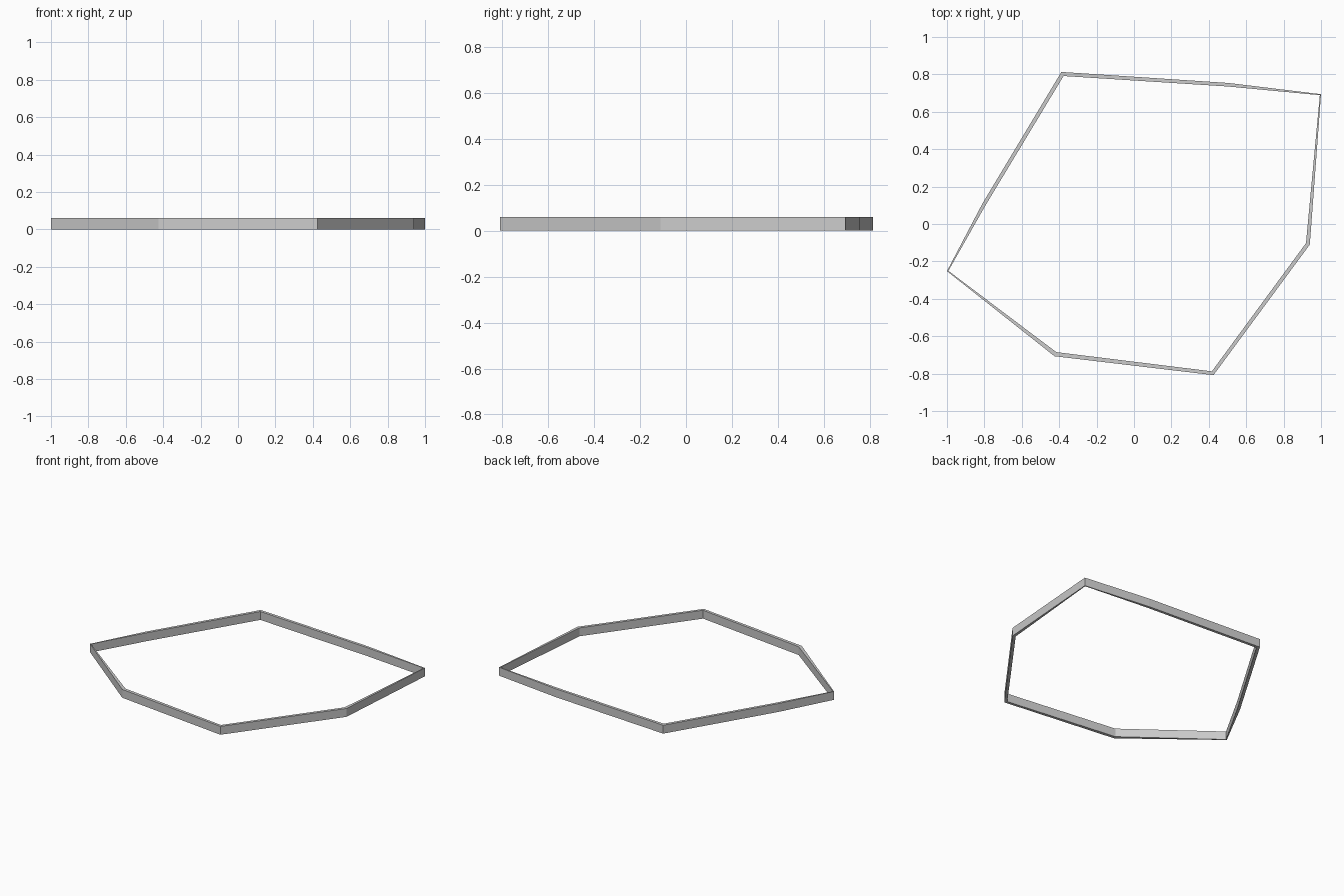
import bpy, bmesh
from mathutils import Vector

if "Cube" in bpy.data.objects:
    bpy.data.objects.remove(bpy.data.objects["Cube"])

HEIGHT = 0.06

# Outer corners, counter-clockwise: x, y, wall thickness at the corner
CORNERS = [(-0.388, 0.813, 0.021), (-0.81, 0.11, 0.019), (-1.0, -0.252, 0.006),
           (-0.425, -0.707, 0.023), (0.425, -0.808, 0.019), (0.94, -0.11, 0.021),
           (1.0, 0.694, 0.006), (0.505, 0.754, 0.019)]


def inner_corner(i):
    """Mitred inward offset of one outer corner."""
    x, y, w = CORNERS[i]
    p = Vector((x, y))
    a = Vector(CORNERS[i - 1][:2])
    b = Vector(CORNERS[(i + 1) % len(CORNERS)][:2])
    d1, d2 = (p - a).normalized(), (b - p).normalized()
    n1, n2 = Vector((-d1.y, d1.x)), Vector((-d2.y, d2.x))
    return p + (n1 + n2) * (w / (1 + n1.dot(n2)))


# Thin irregular polygon band with tapering walls
bm = bmesh.new()
outer = [Vector(c[:2]) for c in CORNERS]
inner = [inner_corner(i) for i in range(len(CORNERS))]
loops = [[bm.verts.new((p.x, p.y, z)) for p in ring]
         for ring, z in ((outer, 0), (outer, HEIGHT), (inner, HEIGHT), (inner, 0))]
n = len(CORNERS)
for k in range(4):
    lo, hi = loops[k], loops[(k + 1) % 4]
    for i in range(n):
        j = (i + 1) % n
        bm.faces.new((lo[i], lo[j], hi[j], hi[i]))
bmesh.ops.recalc_face_normals(bm, faces=bm.faces)
mesh = bpy.data.meshes.new("polygon_band")
bm.to_mesh(mesh)
bm.free()
bpy.context.collection.objects.link(bpy.data.objects.new("polygon_band", mesh))
